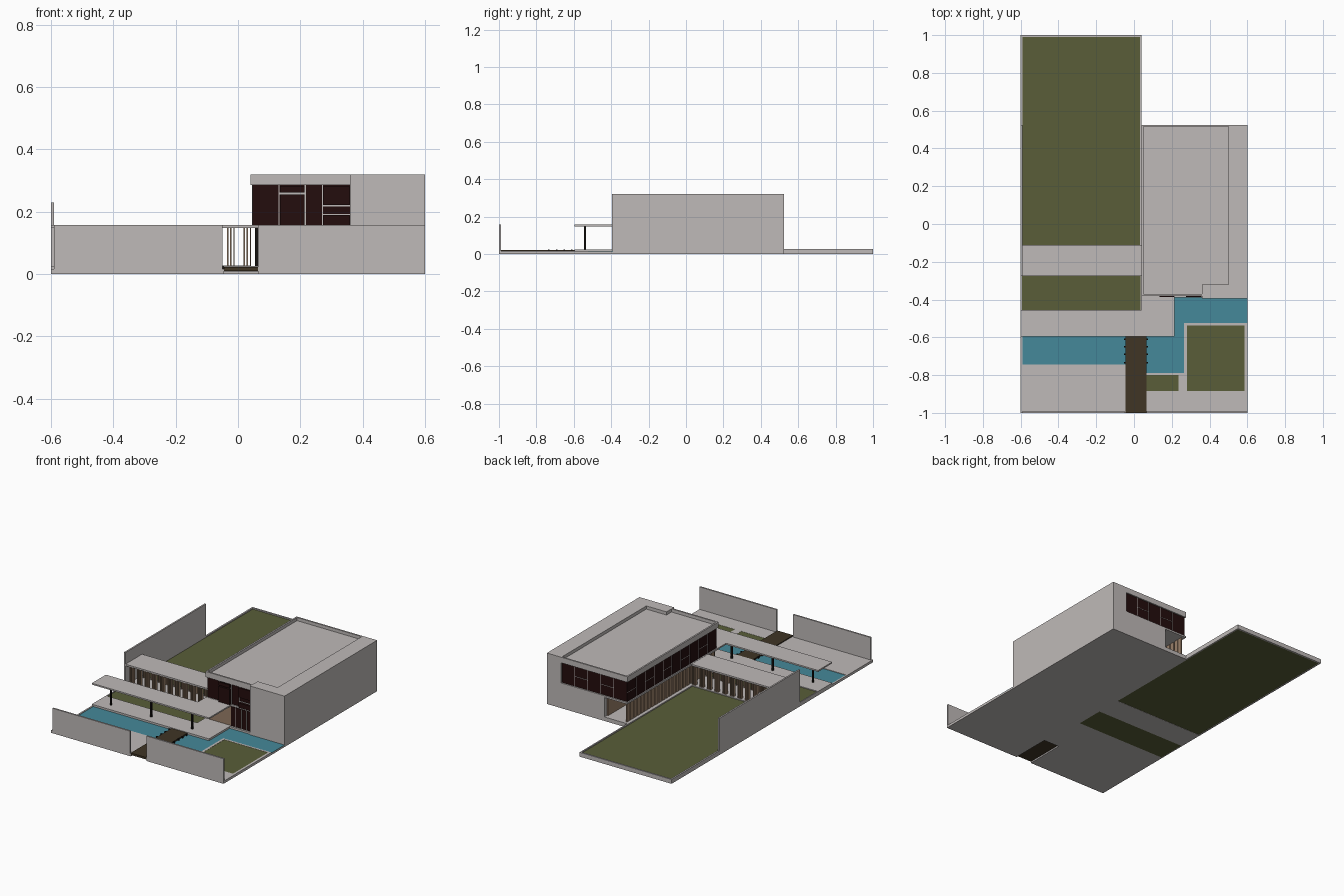
import bpy, bmesh

def material(name, r, g, b):
    m = bpy.data.materials.new(name)
    m.diffuse_color = (r, g, b, 1)
    return m

CONCRETE = material("concrete", 0.52, 0.49, 0.48)
GRASS = material("grass", 0.10, 0.11, 0.04)
WATER = material("water", 0.06, 0.25, 0.32)
DECK = material("dark_deck", 0.05, 0.035, 0.018)
GLASS = material("dark_glazing", 0.017, 0.004, 0.004)
WOOD = material("wood", 0.33, 0.22, 0.145)
BLACK = material("black_metal", 0.008, 0.006, 0.005)

def boxes(name, mat, *items):
    """One object from boxes given as (x0, x1, y0, y1, z0, z1)."""
    bm = bmesh.new()
    for x0, x1, y0, y1, z0, z1 in items:
        vs = bmesh.ops.create_cube(bm, size=1)["verts"]
        for v in vs:
            v.co.x = x1 if v.co.x > 0 else x0
            v.co.y = y1 if v.co.y > 0 else y0
            v.co.z = z1 if v.co.z > 0 else z0
    me = bpy.data.meshes.new(name)
    bm.to_mesh(me)
    bm.free()
    me.materials.append(mat)
    ob = bpy.data.objects.new(name, me)
    bpy.context.collection.objects.link(ob)
    return ob

# front ground: base, paving, kerbs
boxes("front_base", CONCRETE,
      (-0.6, -0.045, -1, -0.595, 0, 0.011), (0.065, 0.6, -1, -0.595, 0, 0.011),
      (0.215, 0.6, -0.595, -0.39, 0, 0.011), (-0.045, 0.065, -0.745, -0.595, 0, 0.008))
boxes("front_paving", CONCRETE,
      (-0.6, -0.045, -1, -0.745, 0.011, 0.016), (-0.6, -0.59, -0.745, -0.595, 0.011, 0.016),
      (0.065, 0.6, -1, -0.885, 0.011, 0.016), (0.235, 0.28, -0.885, -0.79, 0.011, 0.016),
      (0.065, 0.235, -0.8, -0.79, 0.011, 0.016), (0.265, 0.28, -0.79, -0.525, 0.011, 0.016),
      (0.28, 0.6, -0.537, -0.525, 0.011, 0.016), (0.585, 0.6, -0.885, -0.537, 0.011, 0.016))
boxes("front_lawns", GRASS, (0.28, 0.585, -0.885, -0.537, 0.011, 0.015),
      (0.065, 0.235, -0.885, -0.8, 0.011, 0.015))
boxes("pools", WATER, (-0.59, -0.045, -0.745, -0.595, 0.011, 0.013),
      (0.065, 0.265, -0.79, -0.595, 0.011, 0.013),
      (0.215, 0.265, -0.595, -0.525, 0.011, 0.013),
      (0.215, 0.6, -0.525, -0.39, 0.011, 0.013))

# entrance bridge with small edge lamps
boxes("entrance_bridge", DECK, (-0.045, 0.065, -1, -0.595, 0.009, 0.022))
boxes("bridge_lamps", BLACK, *[(x - 0.004, x + 0.004, y - 0.004, y + 0.004, 0.011, 0.024)
      for x in (-0.049, 0.069) for y in (-0.61, -0.65, -0.69, -0.735)])

# front walls and tall side wall
boxes("front_walls", CONCRETE, (-0.59, -0.05, -1, -0.99, 0, 0.157),
      (0.065, 0.6, -1, -0.99, 0, 0.157))
boxes("side_wall", CONCRETE, (-0.6, -0.59, -0.275, 0.525, 0, 0.23))

# terrace podium, wing floor and house floor
boxes("floors", CONCRETE, (-0.6, 0.215, -0.595, -0.455, 0, 0.025),
      (0.035, 0.215, -0.455, -0.39, 0, 0.025),
      (-0.59, 0.04, -0.275, -0.11, 0, 0.025),
      (0.035, 0.5, -0.39, 0.525, 0, 0.025))

# lawns that reach down to the ground, with a rim
boxes("court_lawn", GRASS, (-0.593, 0.035, -0.455, -0.275, 0, 0.02))
boxes("back_lawn", GRASS, (-0.59, 0.032, -0.11, 0.99, 0.001, 0.02))
boxes("lawn_rim", CONCRETE, (-0.6, -0.59, 0.525, 1, 0, 0.027),
      (-0.59, 0.04, 0.99, 1, 0, 0.027), (0.032, 0.04, -0.11, 0.99, 0, 0.027),
      (-0.6, -0.593, -0.455, -0.275, 0, 0.025))

# L-shaped canopy on three columns
boxes("canopy", CONCRETE, (-0.6, 0.215, -0.595, -0.455, 0.148, 0.157),
      (0.04, 0.215, -0.455, -0.375, 0.148, 0.157))
boxes("canopy_columns", BLACK, *[(x - 0.005, x + 0.005, -0.545, -0.535, 0.025, 0.148)
      for x in (-0.505, -0.225, 0.059)])

# low left wing: roof slab and grouped louvre blades on both long sides
boxes("wing_roof", CONCRETE, (-0.59, 0.042, -0.275, -0.11, 0.147, 0.157))
blades = []
for y in (-0.262, -0.128):
    for i in range(12):
        for k in (-0.01, 0, 0.01):
            x = 0.03 - 0.053 * i + k
            if x > -0.585:
                blades.append((x - 0.002, x + 0.002, y - 0.01, y + 0.01, 0.025, 0.147))
boxes("wing_louvres", WOOD, *blades)

# main house: solid side, front pier and ground-floor core
boxes("house_body", CONCRETE, (0.5, 0.6, -0.395, 0.525, 0, 0.32),
      (0.36, 0.5, -0.395, -0.32, 0, 0.32),
      (0.2, 0.5, -0.36, 0.525, 0.025, 0.15))
boxes("upper_floor_slab", CONCRETE, (0.04, 0.5, -0.375, 0.525, 0.147, 0.158))
boxes("upper_glazing", GLASS, (0.047, 0.5, -0.37, 0.517, 0.158, 0.285))
boxes("lower_glazing", GLASS, (0.215, 0.36, -0.378, -0.36, 0.025, 0.147))
boxes("entry_wall", WOOD, (0.06, 0.215, -0.376, -0.362, 0.025, 0.147))

# wood boards along the ground floor, facing the garden
boxes("wood_boards", WOOD, *[(0.055, 0.063, -0.36 + 0.035 * i, -0.333 + 0.035 * i, 0.025, 0.147)
      for i in range(25)])
boxes("inner_wood_wall", WOOD, (0.192, 0.2, -0.36, 0.5, 0.025, 0.147))

# roof deck with raised parapet
boxes("roof_deck", CONCRETE, (0.04, 0.5, -0.38, 0.525, 0.285, 0.3))
boxes("parapet", CONCRETE, (0.04, 0.05, -0.38, 0.525, 0.3, 0.32),
      (0.05, 0.36, -0.38, -0.37, 0.3, 0.32), (0.05, 0.5, 0.515, 0.525, 0.3, 0.32))

# projecting front window panels
boxes("front_panels", GLASS, (0.135, 0.213, -0.387, -0.37, 0.158, 0.255),
      (0.135, 0.213, -0.387, -0.38, 0.262, 0.283),
      (0.275, 0.358, -0.387, -0.37, 0.222, 0.283),
      (0.275, 0.358, -0.387, -0.37, 0.158, 0.188))

# thin light window frames: front, garden side, back
T = 0.002
boxes("front_frames", CONCRETE,
      *[(x - T, x + T, -0.374, -0.369, 0.158, 0.285) for x in (0.132, 0.216, 0.271)],
      (0.132, 0.216, -0.374, -0.369, 0.256, 0.261),
      (0.271, 0.36, -0.374, -0.369, 0.217, 0.221),
      (0.271, 0.36, -0.374, -0.369, 0.189, 0.193),
      *[(x - T, x + T, -0.381, -0.377, 0.025, 0.147) for x in (0.25, 0.29, 0.325)])
side = []
for i in range(1, 10):
    y = -0.37 + 0.0887 * i
    side.append((0.045, 0.048, y - T / 2, y + T / 2, 0.158, 0.285))
    if i % 2:
        side.append((0.045, 0.048, y, y + 0.0887, 0.215, 0.217))
boxes("side_frames", CONCRETE, *side)
boxes("back_frames", CONCRETE,
      *[(x - T / 2, x + T / 2, 0.516, 0.519, 0.158, 0.285) for x in (0.14, 0.23, 0.32, 0.41)],
      (0.14, 0.23, 0.516, 0.519, 0.22, 0.222), (0.32, 0.41, 0.516, 0.519, 0.22, 0.222))
